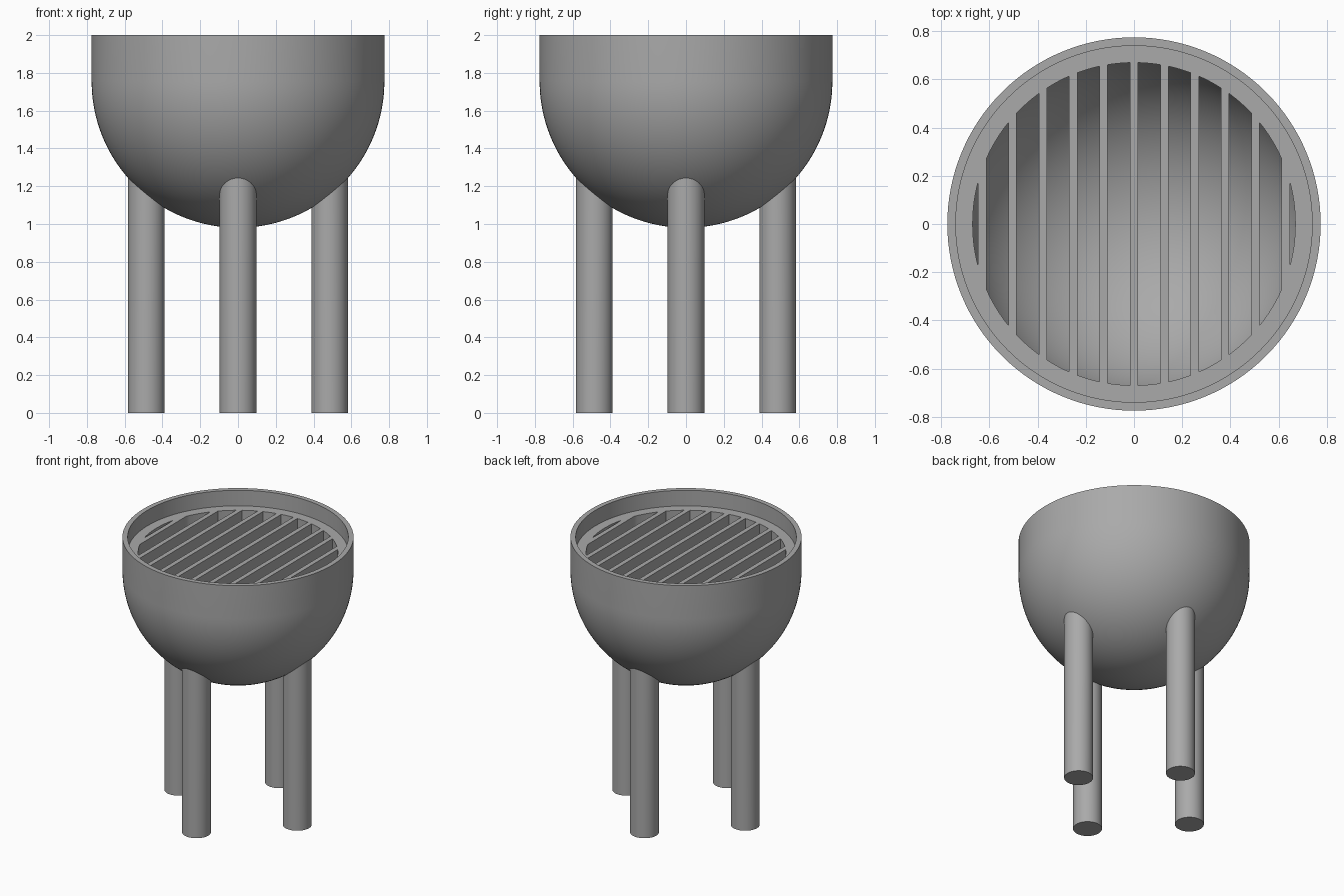
import bpy
import bmesh
from math import sin, cos, pi, sqrt, radians

if "Cube" in bpy.data.objects:
    bpy.data.objects.remove(bpy.data.objects["Cube"])

SEGMENTS = 128
BOWL_R, CENTRE_Z, TOP_Z = 0.775, 1.755, 2.0
CAVITY_R, LEDGE_R, LEDGE_Z = 0.74, 0.71, 1.885
SLOT_R, BAR_PITCH, BAR_W, GRATE_DEPTH = 0.67, 0.126, 0.034, 0.1

grey = bpy.data.materials.new("plain grey")
grey.use_nodes = True
grey.diffuse_color = (0.4, 0.4, 0.4, 1)
grey.node_tree.nodes["Principled BSDF"].inputs["Base Color"].default_value = (0.4, 0.4, 0.4, 1)


def make_object(name, bm, smooth=True):
    bmesh.ops.recalc_face_normals(bm, faces=bm.faces)
    mesh = bpy.data.meshes.new(name)
    bm.to_mesh(mesh)
    bm.free()
    mesh.materials.append(grey)
    obj = bpy.data.objects.new(name, mesh)
    bpy.context.collection.objects.link(obj)
    if smooth:
        smooth_object(obj)
    return obj


def smooth_object(obj):
    bpy.ops.object.select_all(action='DESELECT')
    obj.select_set(True)
    bpy.context.view_layer.objects.active = obj
    bpy.ops.object.shade_smooth_by_angle(angle=radians(30))


def add_prism(bm, outline, z0, z1):
    low = [bm.verts.new((x, y, z0)) for x, y in outline]
    high = [bm.verts.new((x, y, z1)) for x, y in outline]
    bm.faces.new(low[::-1])
    bm.faces.new(high)
    for i in range(len(low)):
        j = (i + 1) % len(low)
        bm.faces.new((low[i], low[j], high[j], high[i]))
    return low, high


def circle(radius, count, cx=0, cy=0):
    return [(cx + radius * cos(2 * pi * i / count), cy + radius * sin(2 * pi * i / count))
            for i in range(count)]


# Bowl: a thick half sphere with a straight collar and an inner ledge
def arc(radius, steps=32):
    return [(radius * sin(pi / 2 * i / steps), CENTRE_Z - radius * cos(pi / 2 * i / steps))
            for i in range(steps + 1)]


profile = arc(BOWL_R) + [(BOWL_R, TOP_Z), (CAVITY_R, TOP_Z), (CAVITY_R, LEDGE_Z),
                         (LEDGE_R, LEDGE_Z)] + arc(LEDGE_R)[::-1]
bm = bmesh.new()
points = [bm.verts.new((r, 0, z)) for r, z in profile]
edges = [bm.edges.new(pair) for pair in zip(points, points[1:])]
bmesh.ops.spin(bm, geom=points + edges, cent=(0, 0, 0), axis=(0, 0, 1),
               angle=2 * pi, steps=SEGMENTS, use_duplicate=False)
bmesh.ops.remove_doubles(bm, verts=bm.verts, dist=0.0005)
make_object("bowl", bm)

# Grate: a disc with parallel slots cut through it
bm = bmesh.new()
add_prism(bm, circle(LEDGE_R, SEGMENTS), LEDGE_Z - GRATE_DEPTH, LEDGE_Z)
grate = make_object("grate", bm, smooth=False)

bm = bmesh.new()
for i in range(-6, 6):
    x0 = max(i * BAR_PITCH + BAR_W / 2, -SLOT_R)
    x1 = min((i + 1) * BAR_PITCH - BAR_W / 2, SLOT_R)
    xs = [x0 + (x1 - x0) * k / 8 for k in range(9)]
    rim = [(x, sqrt(max(SLOT_R ** 2 - x * x, 0.000001))) for x in xs]
    outline = [(x, -y) for x, y in rim] + rim[::-1]
    add_prism(bm, outline, LEDGE_Z - 2 * GRATE_DEPTH, LEDGE_Z + GRATE_DEPTH)
cutter = make_object("slot_cutter", bm, smooth=False)
cutter.hide_render = True

cut = grate.modifiers.new("slots", 'BOOLEAN')
cut.operation = 'DIFFERENCE'
cut.solver = 'EXACT'
cut.object = cutter
bpy.context.view_layer.objects.active = grate
bpy.ops.object.modifier_apply(modifier=cut.name)
bpy.data.objects.remove(cutter)
smooth_object(grate)

# Legs: four round posts whose tops end inside the bowl wall
LEG_R, LEG_OFFSET = 0.097, 0.485
WALL_R = (BOWL_R + LEDGE_R) / 2
for name, dx, dy in (("front_leg", 0, -1), ("back_leg", 0, 1),
                     ("left_leg", 1, 0), ("right_leg", -1, 0)):
    bm = bmesh.new()
    low, high = add_prism(bm, circle(LEG_R, 48, dx * LEG_OFFSET, dy * LEG_OFFSET), 0, 1)
    for v in high:
        v.co.z = CENTRE_Z - sqrt(WALL_R ** 2 - v.co.x ** 2 - v.co.y ** 2)
    make_object(name, bm)
